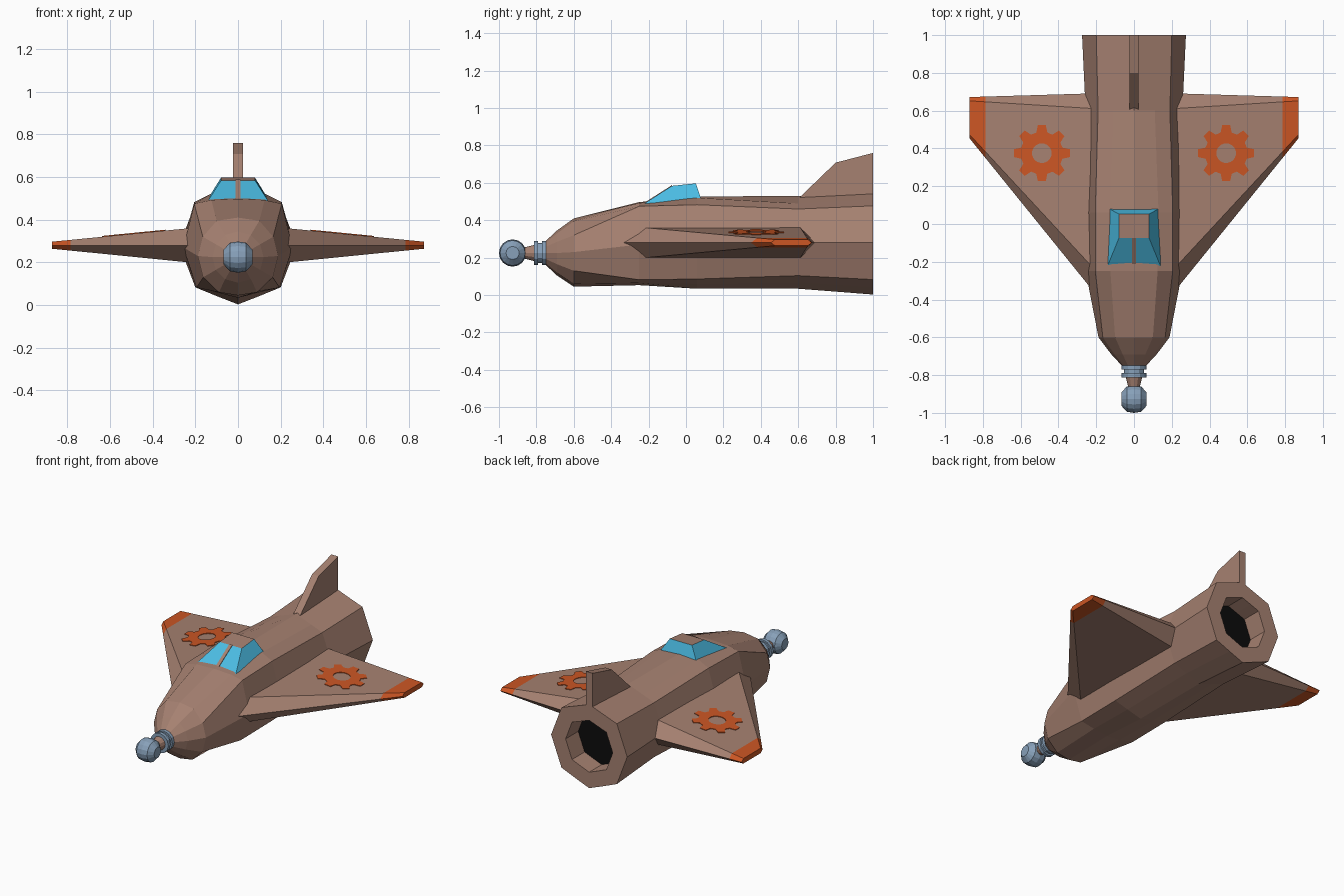
import bpy, bmesh, math
from mathutils import Vector

if "Cube" in bpy.data.objects:
    bpy.data.objects.remove(bpy.data.objects["Cube"])


def material(name, r, g, b):
    m = bpy.data.materials.new(name)
    lin = [((c / 255 + 0.055) / 1.055) ** 2.4 for c in (r, g, b)]
    m.diffuse_color = (*lin, 1)
    m.use_nodes = True
    m.node_tree.nodes["Principled BSDF"].inputs["Base Color"].default_value = m.diffuse_color
    return m


BROWN = material("brown hull", 166, 129, 113)
ORANGE = material("orange paint", 204, 86, 36)
BLUE = material("blue glass", 75, 187, 226)
STEEL = material("blue grey steel", 135, 160, 185)
BLACK = material("black", 12, 12, 12)


def make(name, verts, faces, mats, rule=None):
    """Mesh object; rule(face centre) picks the material index."""
    me = bpy.data.meshes.new(name)
    me.from_pydata([tuple(v) for v in verts], [], faces)
    bm = bmesh.new()
    bm.from_mesh(me)
    bmesh.ops.recalc_face_normals(bm, faces=bm.faces)
    for f in bm.faces:
        if rule:
            f.material_index = rule(f.calc_center_median())
    bm.to_mesh(me)
    bm.free()
    for m in mats:
        me.materials.append(m)
    ob = bpy.data.objects.new(name, me)
    bpy.context.collection.objects.link(ob)
    return ob


def loft(name, rings, mats, rule=None):
    """Skin a list of equal-length rings and cap both ends."""
    n, k = len(rings[0]), len(rings)
    faces = [[i * n + j, i * n + (j + 1) % n, (i + 1) * n + (j + 1) % n, (i + 1) * n + j]
             for i in range(k - 1) for j in range(n)]
    faces += [list(range(n)), list(range((k - 1) * n, k * n))]
    return make(name, [v for r in rings for v in r], faces, mats, rule)


def circle_y(y, r, n=12, z=0.225):
    return [Vector((r * math.sin(2 * math.pi * i / n), y, z + r * math.cos(2 * math.pi * i / n)))
            for i in range(n)]


# Fuselage: half sections from top to bottom, mirrored
def section(y, half):
    pts = list(half) + [(-x, z) for x, z in half[-2:0:-1]]
    return [Vector((x, y, z)) for x, z in pts]


hull = [
    circle_y(-0.76, 0.055),
    circle_y(-0.69, 0.12),
    section(-0.6, [(0, .41), (.1, .395), (.165, .32), (.188, .23), (.163, .13), (.09, .06), (0, .045)]),
    section(-0.25, [(0, .497), (.125, .492), (.205, .475), (.256, .27), (.195, .082), (.1, .065), (0, .053)]),
    section(0.06, [(0, .527), (.13, .52), (.205, .483), (.262, .28), (.195, .086), (.1, .06), (0, .034)]),
    section(0.6, [(0, .53), (.11, .49), (.19, .46), (.256, .28), (.19, .104), (.1, .068), (0, .034)]),
    section(1.0, [(0, .55), (.1, .513), (.2, .477), (.275, .28), (.2, .083), (.1, .042), (0, .003)]),
]
# Exhaust opening, continued inward from the last section
c = Vector((0, 1.0, 0.277))
rim = [c + (v - c) * 0.62 for v in hull[-1]]
hull += [rim, [v + Vector((0, -0.13, 0)) for v in rim]]
loft("fuselage", hull, [BROWN, BLACK],
     lambda p: 1 if abs(p.y - 0.87) < 0.005 and abs(p.x) < 0.01 else 0)

# Nose probe: stepped collar, tapered neck, faceted ball turned about x
loft("nose_collar", [circle_y(y, r) for y, r in
     [(-.748, .05), (-.748, .065), (-.77, .065), (-.77, .054), (-.79, .054), (-.79, .065), (-.812, .065), (-.812, .04)]],
     [STEEL])
loft("nose_neck", [circle_y(-0.80, 0.046), circle_y(-0.88, 0.026)], [BROWN])
ball = [[Vector((x, -0.927 + r * math.cos(a), 0.225 + r * math.sin(a)))
         for a in [math.pi * i / 8 for i in range(16)]]
        for x, r in [(-.067, .035), (-.038, .067), (0, .073), (.038, .067), (.067, .035)]]
loft("nose_ball", ball, [STEEL])

# Canopy: glass sides with a hull-coloured roof
base = [Vector(v) for v in [(-.14, -.222, .49), (.14, -.222, .49), (.14, .085, .5), (-.14, .085, .5)]]
roof = [Vector(v) for v in [(-.08, -.075, .584), (.08, -.075, .584), (.08, .053, .597), (-.08, .053, .597)]]
loft("canopy", [base, roof], [BLUE, BROWN], lambda p: 1 if p.z > 0.57 else 0)

# Windscreen centre post
post = [[Vector((x, y, z + d)) for x, y, z in
         [(-.011, -.222, .49), (.011, -.222, .49), (.011, -.075, .584), (-.011, -.075, .584)]]
        for d in (-0.003, 0.004)]
loft("canopy_post", post, [BROWN])

# Tail fin
fin = [[Vector((x, y, z)) for y, z in [(.6, .515), (.8, .708), (1.0, .76), (1.0, .50)]] for x in (-.024, .024)]
loft("tail_fin", fin, [BROWN])

# Wings with painted tips, and gear emblems on the upper faces
root = [(-.375, .28), (-.25, .363), (.61, .363), (.692, .28), (.61, .197), (-.25, .197)]
tip = [(.455, .28), (.475, .297), (.652, .297), (.672, .28), (.652, .264), (.475, .264)]
X0, X1 = 0.2, 0.872


def wing_ring(x, s):
    t = (x - X0) / (X1 - X0)
    return [Vector((s * x, a[0] + (b[0] - a[0]) * t, a[1] + (b[1] - a[1]) * t)) for a, b in zip(root, tip)]


# Gear outline: four points per tooth
outline = []
for i in range(8):
    for da, r in [(-15, .113), (-8, .15), (8, .15), (15, .113)]:
        outline.append((math.radians(45 * i + da), r))

for s, side in ((1, "right"), (-1, "left")):
    loft("wing_" + side, [wing_ring(x, s) for x in (X0, 0.785, X1)], [BROWN, ORANGE],
         lambda p: 1 if abs(p.x) > 0.79 else 0)

    def on_wing(a, r, d):
        x = 0.488 + r * math.cos(a)
        return Vector((s * x, 0.375 + r * math.sin(a), .363 + (x - X0) * (.297 - .363) / (X1 - X0) + d))

    n = len(outline)
    loops = [[on_wing(a, r, d) for a, r in outline] for d in (-.001, .004)]
    holes = [[on_wing(a, 0.052, d) for a, r in outline] for d in (.004, -.001)]
    rings = loops + holes
    faces = [[i * n + j, i * n + (j + 1) % n, ((i + 1) % 4) * n + (j + 1) % n, ((i + 1) % 4) * n + j]
             for i in range(4) for j in range(n)]
    make("wing_gear_" + side, [v for r in rings for v in r], faces, [ORANGE])
